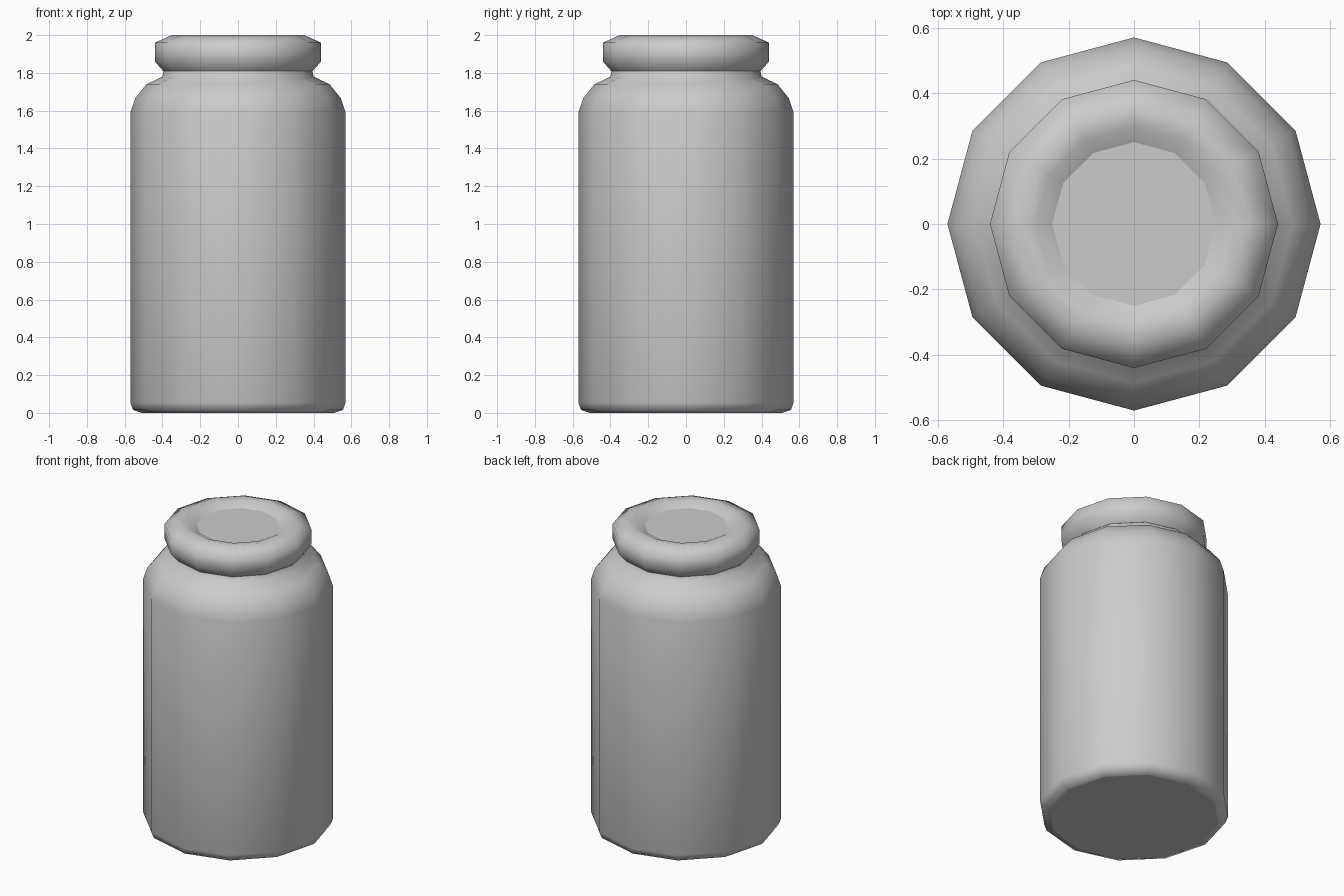
import bpy, bmesh, math

if "Cube" in bpy.data.objects:
    bpy.data.objects.remove(bpy.data.objects["Cube"])

SIDES = 12


def lathe(name, profile):
    """Spin an (r, z) profile into a closed, smooth-shaded 12-sided solid."""
    bm = bmesh.new()
    rings = []
    for r, z in profile:
        rings.append([bm.verts.new((r * math.cos(2 * math.pi * i / SIDES),
                                    r * math.sin(2 * math.pi * i / SIDES), z))
                      for i in range(SIDES)])
    for low, high in zip(rings, rings[1:]):
        for i in range(SIDES):
            j = (i + 1) % SIDES
            bm.faces.new((low[i], low[j], high[j], high[i]))
    # end caps
    caps = [bm.faces.new(rings[0][::-1]), bm.faces.new(rings[-1])]
    for f in bm.faces:
        f.smooth = f not in caps
    mesh = bpy.data.meshes.new(name)
    bm.to_mesh(mesh)
    bm.free()
    obj = bpy.data.objects.new(name, mesh)
    bpy.context.collection.objects.link(obj)
    return obj


# jar body: bevelled foot, straight wall, rounded shoulder, short neck
lathe("jar_body", [(0.51, 0.0), (0.555, 0.015), (0.57, 0.055), (0.57, 1.59),
                   (0.545, 1.665), (0.485, 1.74), (0.40, 1.78), (0.39, 1.83)])

# lid: chamfered rim with a shallow dished centre
lathe("lid", [(0.395, 1.81), (0.44, 1.86), (0.44, 1.96),
              (0.35, 2.0), (0.30, 1.99), (0.25, 1.965)])
